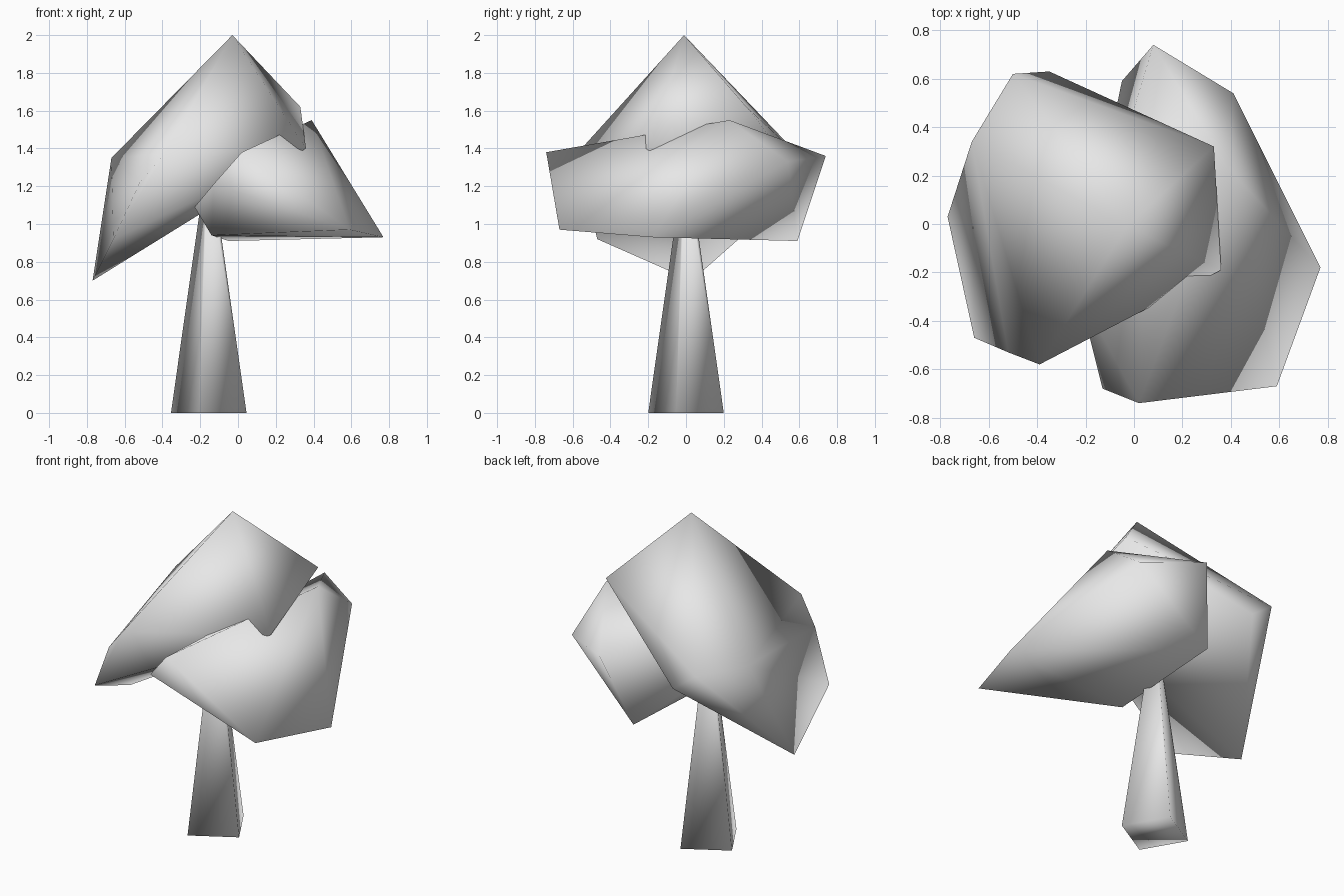
import bpy
import bmesh
from math import radians
from mathutils import Matrix

default_cube = bpy.data.objects.get("Cube")
if default_cube:
    bpy.data.objects.remove(default_cube, do_unlink=True)

# One plain grey for the whole tree
grey = bpy.data.materials.new("light_grey")
grey.use_nodes = True
colour = (0.8, 0.8, 0.8, 1.0)
grey.diffuse_color = colour
grey.node_tree.nodes["Principled BSDF"].inputs["Base Color"].default_value = colour


def finish(bm, name):
    """Turn a bmesh into a smooth shaded grey object."""
    bmesh.ops.recalc_face_normals(bm, faces=bm.faces[:])
    for face in bm.faces:
        face.smooth = True
    mesh = bpy.data.meshes.new(name)
    bm.to_mesh(mesh)
    bm.free()
    mesh.materials.append(grey)
    part = bpy.data.objects.new(name, mesh)
    bpy.context.collection.objects.link(part)
    return part


def foliage(name, corners):
    """Build a faceted leaf clump as the convex shell around its corners."""
    bm = bmesh.new()
    verts = [bm.verts.new(corner) for corner in corners]
    hull = bmesh.ops.convex_hull(bm, input=verts)
    leftover = set(hull["geom_interior"]) | set(hull["geom_unused"])
    spare = [item for item in leftover if isinstance(item, bmesh.types.BMVert)]
    bmesh.ops.delete(bm, geom=spare, context="VERTS")
    return finish(bm, name)


# Trunk: tapered four-sided post, slightly turned, running up into the leaves
trunk_height = 1.3
trunk = bmesh.new()
placement = Matrix.Translation((-0.155, 0, trunk_height / 2)) @ Matrix.Rotation(radians(-15), 4, "Z")
bmesh.ops.create_cone(trunk, cap_ends=True, segments=4, radius1=0.207, radius2=0.015,
                      depth=trunk_height, matrix=placement)
finish(trunk, "trunk")

# Upper foliage: peaked clump leaning down to one side
foliage("upper_foliage", [
    (-.03, -.01, 2),                                        # peak
    (.33, .32, 1.62), (.36, -.19, 1.4),                     # high rim
    (-.39, -.58, 1.37), (-.52, -.53, 1.22),                 # front shoulder
    (-.5, .62, 1.34), (-.35, .63, 1.23), (-.67, .34, 1.35),  # back shoulder
    (-.66, -.47, .92), (-.77, .03, .7),                     # low rim
])

# Lower foliage: broad clump tucked under the upper one
foliage("lower_foliage", [
    (.39, .23, 1.55), (.02, -.74, 1.38),                    # ridge
    (.41, .54, 1.33), (.08, .74, 1.36),                     # back shoulder
    (-.13, -.68, 1.21), (-.23, -.28, 1.09),                 # inner side
    (.59, -.67, .97), (.77, -.18, .93),                     # outer rim
    (-.05, .59, .91), (-.14, -.27, .94),                    # inner rim
])
